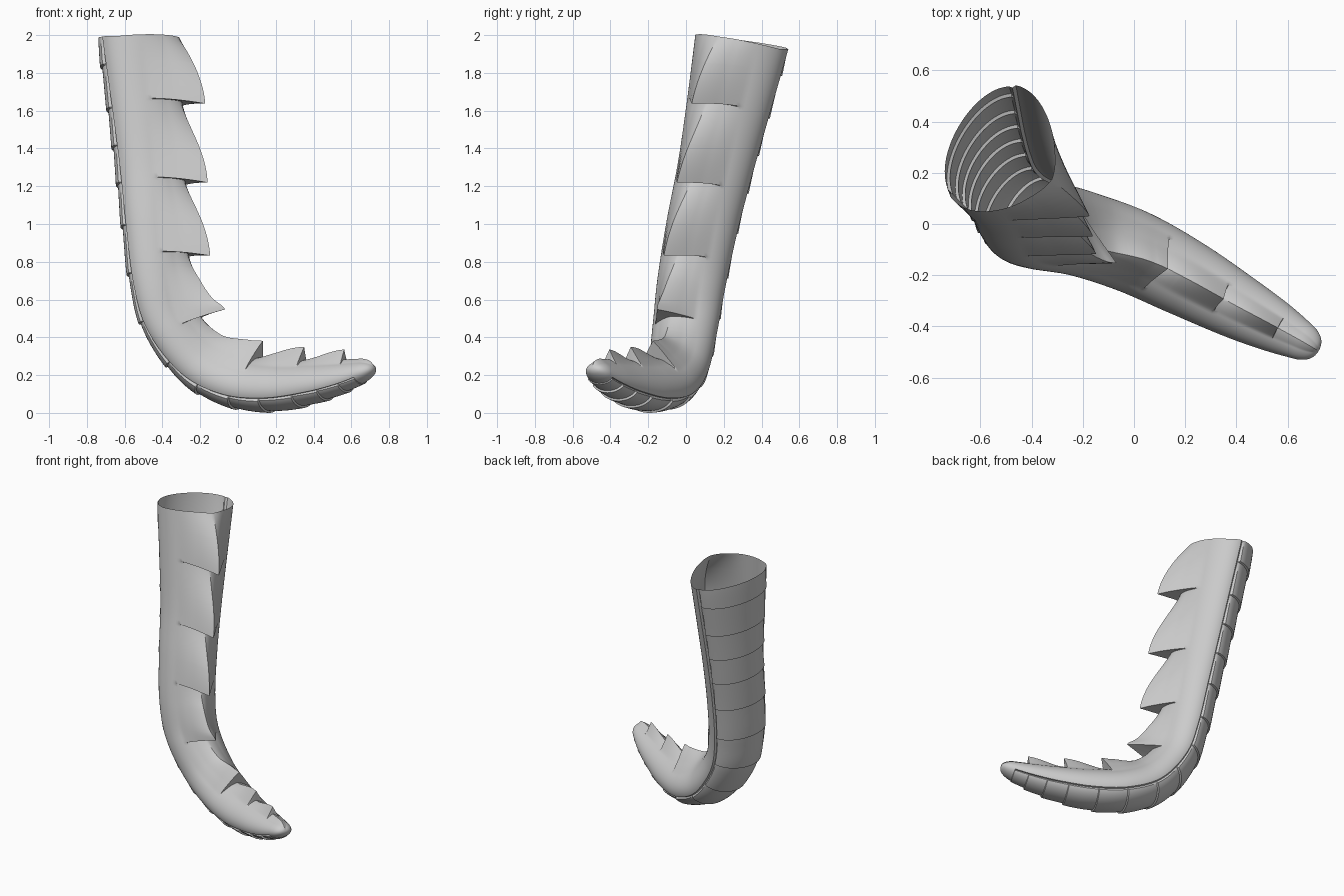
import bpy, bmesh, math
from mathutils import Vector

cube = bpy.data.objects.get("Cube")
if cube:
    bpy.data.objects.remove(cube, do_unlink=True)

# Spine stations: x, y, z, ridge-to-belly radius, side radius
SPINE = [
    (-.51, .28, 1.97, .205, .25), (-.48, .205, 1.6, .19, .22),
    (-.457, .142, 1.3, .178, .2), (-.435, .075, 1.0, .167, .192),
    (-.405, .02, .7, .155, .186), (-.345, -.01, .48, .147, .178),
    (-.19, -.045, .272, .142, .167), (0, -.11, .17, .137, .162),
    (.2, -.21, .147, .13, .15), (.4, -.32, .167, .108, .127),
    (.55, -.4, .197, .083, .102), (.66, -.46, .23, .055, .074),
    (.72, -.495, .25, .035, .055),
]
END = len(SPINE) - 1
# Spikes: position, height, angular half width
SPIKES = [(.9, .15, 1), (2.27, .145, 1), (3.53, .14, 1), (5.15, .15, .85),
          (7.4, .095, .95), (8.73, .07, .6), (10.2, .05, .55)]
PLATES = [.4, .95, 1.6, 2.27, 3, 3.8, 4.75, 5.6, 6.3, 7.1, 7.85, 8.65, 9.35, 10.1, 10.8]
SIDE = Vector((.49, .87, 0)).normalized()
SEGMENTS = 96
BELLY = 2.14


def station(u):
    """Smooth interpolation through the spine stations."""
    i = min(int(u), END - 1)
    f = u - i
    p = [SPINE[min(max(k, 0), END)] for k in range(i - 1, i + 3)]
    return [b + .5 * f * (c - a + f * (2 * a - 5 * b + 4 * c - d + f * (3 * (b - c) + d - a)))
            for a, b, c, d in zip(*p)]


def phase(u, marks):
    """Index of the next mark and the progress towards it."""
    start = 0
    for i, mark in enumerate(marks):
        if u < mark:
            return i, (u - start) / (mark - start)
        start = mark
    return None, 0


def ring(u):
    x, y, z, depth, width = station(u)
    centre = Vector((x, y, z))
    e = .03
    tangent = (Vector(station(min(u + e, END))[:3]) - Vector(station(max(u - e, 0))[:3])).normalized()
    side = (SIDE - tangent * SIDE.dot(tangent)).normalized()
    up = tangent.cross(side)
    round_off = math.sqrt(max(0, 1 - max(0, u - END + 1) ** 2))
    i, f = phase(u, [s[0] for s in SPIKES])
    height, spread = (0, .5) if i is None else SPIKES[i][1:]
    spike = height * math.sin(math.pi / 2 * f) ** 1.2
    j, g = phase(u, PLATES)
    plate = 0 if j is None else -.006 + .011 * g
    # Near the root the left flank slants and the right flank bulges
    root = max(0, 1 - u / 6)
    rim = max(0, 1 - u / .35)
    points = []
    for k in range(SEGMENTS):
        a = 2 * math.pi * k / SEGMENTS
        off = min(a, 2 * math.pi - a)
        c, s = math.cos(a), math.sin(a)
        h = spike * max(0, 1 - off / spread) ** 1.4 + .014 * max(0, 1 - off / .5)
        # Belly plates with a groove along each border
        b = plate if off > BELLY else -.01 if off > BELLY - .1 and j is not None else 0
        if s > 0:
            flank = 1 - (.13 + .15 * root) * c
        else:
            flank = (1 + .05 * root) * (1 - (.12 + .08 * root) * c)
        p = centre + up * ((depth + b) * c + h) * round_off
        p += side * (width + b) * s * flank * round_off
        p += tangent * (.3 * h * round_off - .035 * rim * max(0, -c))
        points.append(p)
    return points


# Ring positions, with a close pair at every spike and plate edge
edges = [s[0] for s in SPIKES] + PLATES
stops = [END * k / 170 for k in range(168)]
stops = [u for u in stops if all(abs(u - m) > .03 for m in edges)]
for m in set(edges):
    stops += [m - .001, m + .015]
stops += [END - 1 + math.sin(math.pi / 2 * k / 10) for k in range(7, 11)]
rings = [ring(u) for u in sorted(set(stops))]

# Rest the lowest point on the ground
low = min(p.z for r in rings for p in r)
for r in rings:
    for p in r:
        p.z -= low

# Tail skin, open at the root
bm = bmesh.new()
loops = [[bm.verts.new(p) for p in r] for r in rings]
for a, b in zip(loops, loops[1:]):
    for k in range(SEGMENTS):
        n = (k + 1) % SEGMENTS
        bm.faces.new((a[k], a[n], b[n], b[k]))
bmesh.ops.remove_doubles(bm, verts=bm.verts, dist=.0001)
bmesh.ops.recalc_face_normals(bm, faces=bm.faces)
mesh = bpy.data.meshes.new("tail")
bm.to_mesh(mesh)
bm.free()
tail = bpy.data.objects.new("tail", mesh)
bpy.context.collection.objects.link(tail)

# Plain grey material
grey = bpy.data.materials.new("plain grey")
grey.use_nodes = True
colour = (.6, .6, .6, 1)
grey.diffuse_color = colour
grey.node_tree.nodes["Principled BSDF"].inputs["Base Color"].default_value = colour
mesh.materials.append(grey)

bpy.context.view_layer.objects.active = tail
tail.select_set(True)
bpy.ops.object.shade_smooth_by_angle(angle=math.radians(35))
